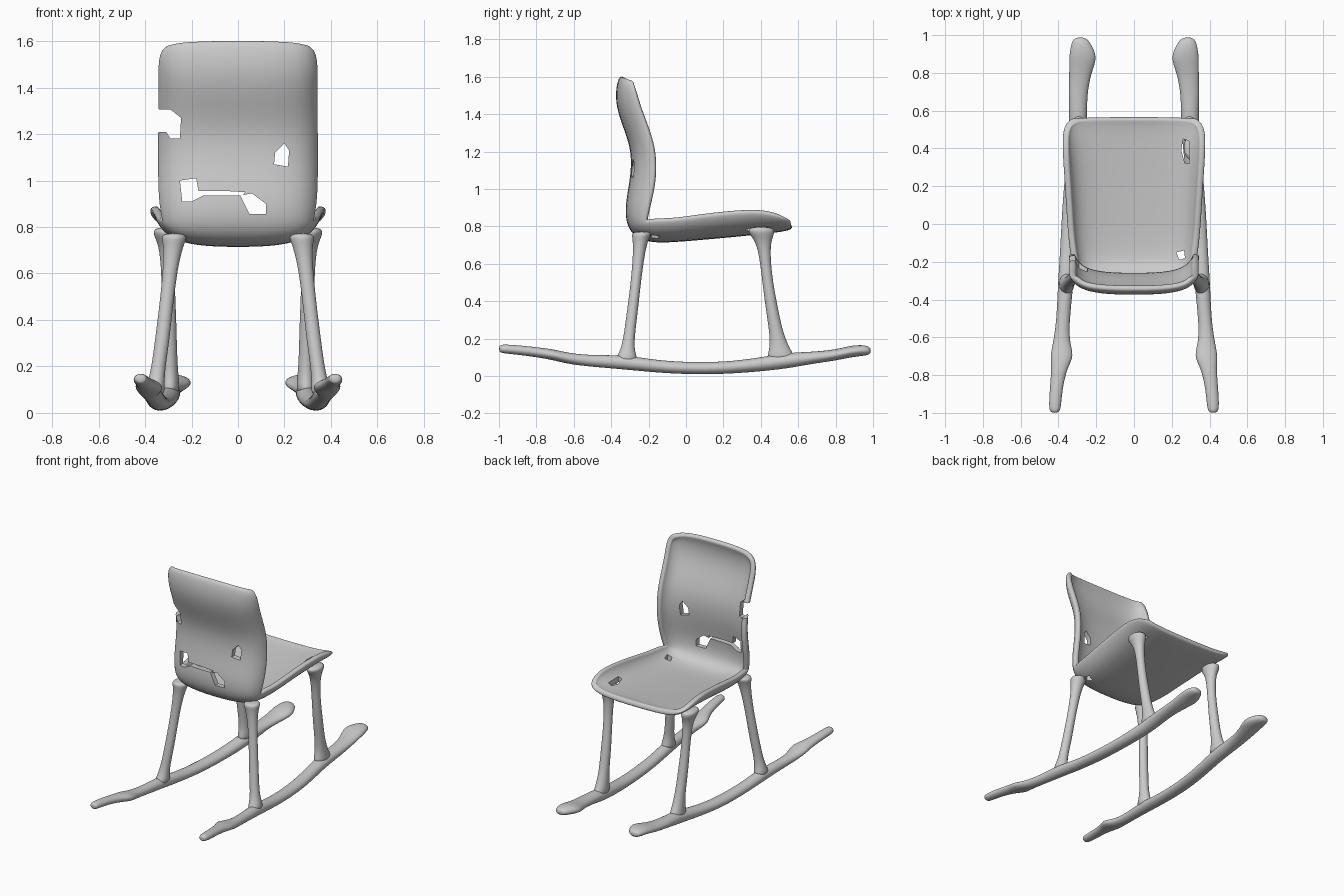
import bpy, bmesh
from mathutils import Vector

if "Cube" in bpy.data.objects:
    bpy.data.objects.remove(bpy.data.objects["Cube"])


def make_object(name, bm):
    bmesh.ops.recalc_face_normals(bm, faces=bm.faces)
    me = bpy.data.meshes.new(name)
    bm.to_mesh(me)
    bm.free()
    ob = bpy.data.objects.new(name, me)
    bpy.context.collection.objects.link(ob)
    return ob


def activate(ob):
    bpy.ops.object.select_all(action='DESELECT')
    ob.select_set(True)
    bpy.context.view_layer.objects.active = ob


def smooth(ob, angle=0.7):
    activate(ob)
    bpy.ops.object.shade_smooth_by_angle(angle=angle)


def tube(name, rings, along_y, side):
    """Loft octagons through (x, y, z, radius_x, radius_other) and round them."""
    octagon = [(1, .41), (.41, 1), (-.41, 1), (-1, .41),
               (-1, -.41), (-.41, -1), (.41, -1), (1, -.41)]
    bm = bmesh.new()
    loops = []
    for x, y, z, a, b in rings:
        loops.append([bm.verts.new((side * (x + a * c),
                                    y + (0 if along_y else b * s),
                                    z + (b * s if along_y else 0)))
                      for c, s in octagon])
    for p, q in zip(loops, loops[1:]):
        for i in range(8):
            j = (i + 1) % 8
            bm.faces.new((p[i], p[j], q[j], q[i]))
    bm.faces.new(loops[0])
    bm.faces.new(loops[-1])
    ob = make_object(name, bm)
    sub = ob.modifiers.new("round", 'SUBSURF')
    sub.levels = sub.render_levels = 2
    smooth(ob, 1.2)
    return ob


# Seat shell: centre line from backrest top to seat lip
# (y, z, half width, side curl)
stations = [(-.335, 1.60, .29, .06), (-.352, 1.57, .322, .075),
            (-.362, 1.49, .33, .10), (-.345, 1.40, .328, .105),
            (-.302, 1.29, .328, .105), (-.278, 1.20, .33, .11),
            (-.277, 1.10, .33, .115), (-.292, 1.00, .33, .115),
            (-.308, .91, .325, .11), (-.305, .82, .315, .10),
            (-.268, .758, .31, .09), (-.19, .728, .32, .11),
            (-.06, .732, .335, .105), (.10, .746, .345, .115),
            (.26, .760, .355, .118), (.40, .775, .365, .112),
            (.50, .786, .365, .08), (.545, .797, .345, .05),
            (.565, .805, .31, .03)]
across = [-1, -.985, -.93, -.8, -.5, 0, .5, .8, .93, .985, 1]
lift = [1.06, .85, .58, .26, .04, 0, .04, .26, .58, .85, 1.06]
bm = bmesh.new()
rows = []
for i, (y, z, w, curl) in enumerate(stations):
    a = stations[max(i - 1, 0)]
    b = stations[min(i + 1, len(stations) - 1)]
    t = Vector((0, b[0] - a[0], b[1] - a[1])).normalized()
    n = Vector((0, -t.z, t.y))
    rows.append([bm.verts.new(Vector((u * w, y, z)) + n * curl * h)
                 for u, h in zip(across, lift)])
for p, q in zip(rows, rows[1:]):
    for i in range(len(across) - 1):
        bm.faces.new((p[i], p[i + 1], q[i + 1], q[i]))
shell = make_object("seat_shell", bm)
sol = shell.modifiers.new("thickness", 'SOLIDIFY')
sol.thickness = .036
sol.offset = 0
sub = shell.modifiers.new("round", 'SUBSURF')
sub.levels = sub.render_levels = 2

# Worn openings: outlines in (x, z) for the back, (x, y) for the seat
back_holes = [
    [(.155, 1.07), (.215, 1.06), (.22, 1.13), (.20, 1.16), (.16, 1.12)],
    [(.01, .935), (.05, .855), (.12, .855), (.12, .90), (.06, .945)],
    [(-.25, 1.0), (-.24, .91), (-.20, .91), (-.15, .935), (.02, .935),
     (.03, .95), (-.05, .955), (-.17, .955), (-.18, 1.01)],
    [(-.42, 1.31), (-.29, 1.305), (-.245, 1.27), (-.25, 1.18), (-.29, 1.18),
     (-.31, 1.21), (-.42, 1.21)]]
seat_holes = [
    [(.25, .39), (.27, .32), (.295, .32), (.29, .44), (.26, .45)],
    [(.225, -.15), (.24, -.19), (.27, -.18), (.265, -.14)]]
cutters = []
for outlines, place, depth in (
        (back_holes, lambda a, b: (a, -.5, b), (0, .45, 0)),
        (seat_holes, lambda a, b: (a, b, .6), (0, 0, .4))):
    for outline in outlines:
        bm = bmesh.new()
        f = bm.faces.new([bm.verts.new(place(a, b)) for a, b in outline])
        ext = bmesh.ops.extrude_face_region(bm, geom=[f], use_keep_orig=True)
        top = [v for v in ext['geom'] if isinstance(v, bmesh.types.BMVert)]
        bmesh.ops.translate(bm, verts=top, vec=depth)
        cut = make_object("hole_cutter", bm)
        cut.hide_render = True
        cutters.append(cut)
        mod = shell.modifiers.new("hole", 'BOOLEAN')
        mod.operation = 'DIFFERENCE'
        mod.solver = 'EXACT'
        mod.object = cut
activate(shell)
for name in [m.name for m in shell.modifiers]:
    bpy.ops.object.modifier_apply(modifier=name)
for cut in cutters:
    bpy.data.objects.remove(cut)
smooth(shell)

# Legs and rockers, repeated on both sides
rear_leg = [(.275, -.235, .775, .06, .06), (.275, -.242, .74, .05, .045),
            (.285, -.25, .67, .034, .032), (.305, -.268, .5, .029, .027),
            (.325, -.29, .32, .032, .03), (.345, -.308, .18, .03, .03),
            (.355, -.315, .12, .04, .045), (.358, -.32, .07, .045, .07)]
front_leg = [(.315, .40, .80, .055, .075), (.312, .405, .76, .05, .07),
             (.305, .415, .71, .032, .034), (.30, .43, .55, .028, .027),
             (.297, .455, .38, .033, .033), (.293, .485, .22, .032, .036),
             (.292, .505, .13, .04, .06), (.295, .51, .08, .045, .09)]
rocker = [(.418, -1.0, .146, .02, .018), (.42, -.98, .146, .033, .025),
          (.412, -.87, .137, .034, .026), (.395, -.76, .122, .042, .028),
          (.38, -.70, .112, .066, .03), (.385, -.62, .092, .042, .03),
          (.375, -.50, .08, .035, .031), (.362, -.32, .074, .042, .04),
          (.35, -.15, .05, .042, .033), (.338, .05, .04, .045, .033),
          (.322, .25, .045, .046, .033), (.30, .44, .068, .046, .04),
          (.295, .56, .085, .048, .042), (.298, .68, .098, .05, .032),
          (.285, .80, .112, .058, .03), (.268, .88, .132, .078, .032),
          (.28, .95, .138, .055, .03), (.285, .99, .135, .032, .02)]
for side, label in ((-1, "left"), (1, "right")):
    tube("rear_leg_" + label, rear_leg, False, side)
    tube("front_leg_" + label, front_leg, False, side)
    tube("rocker_" + label, rocker, True, side)
